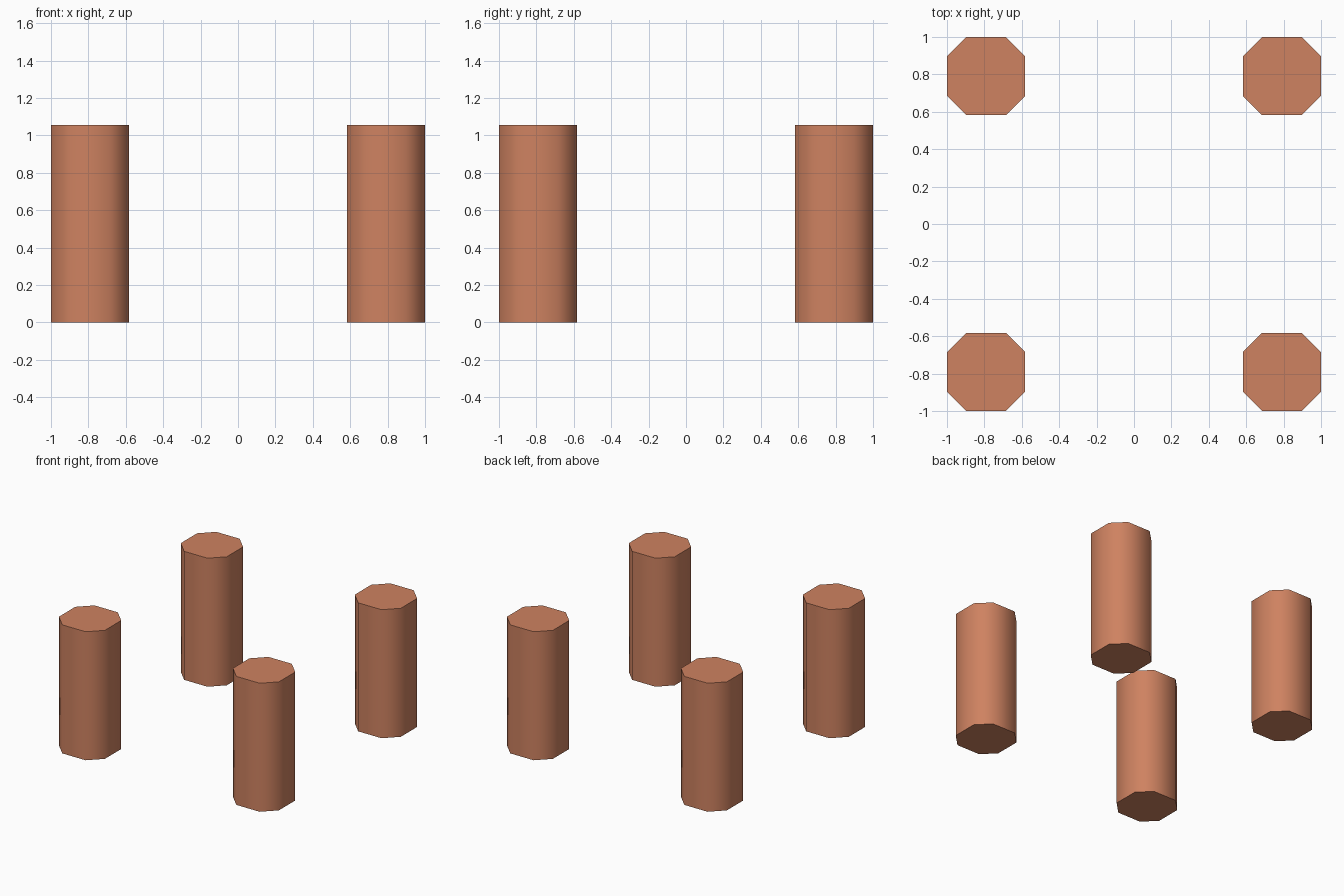
import bpy, bmesh, math

if "Cube" in bpy.data.objects:
    bpy.data.objects.remove(bpy.data.objects["Cube"])

HALF, FLAT, HEIGHT, OFFSET = 0.209, 0.106, 1.056, 0.791

clay = bpy.data.materials.new("terracotta")
clay.diffuse_color = (0.62, 0.224, 0.119, 1)
clay.use_nodes = True
clay.node_tree.nodes["Principled BSDF"].inputs["Base Color"].default_value = clay.diffuse_color

# Cross-section: a square with its corners cut off
profile = []
for k in range(4):
    c, s = round(math.cos(k * math.pi / 2)), round(math.sin(k * math.pi / 2))
    for x, y in ((HALF, -FLAT), (HALF, FLAT)):
        profile.append((x * c - y * s, x * s + y * c))


def post(name, x, y):
    bm = bmesh.new()
    base = bm.faces.new([bm.verts.new((px, py, 0)) for px, py in profile])
    top = bmesh.ops.extrude_face_region(bm, geom=[base], use_keep_orig=True)["geom"]
    bmesh.ops.translate(bm, vec=(0, 0, HEIGHT),
                        verts=[v for v in top if isinstance(v, bmesh.types.BMVert)])
    bmesh.ops.recalc_face_normals(bm, faces=bm.faces)
    mesh = bpy.data.meshes.new(name)
    bm.to_mesh(mesh)
    bm.free()
    mesh.materials.append(clay)
    obj = bpy.data.objects.new(name, mesh)
    obj.location = (x, y, 0)
    bpy.context.collection.objects.link(obj)
    # Soft sides, crisp end caps
    bpy.ops.object.select_all(action="DESELECT")
    obj.select_set(True)
    bpy.context.view_layer.objects.active = obj
    bpy.ops.object.shade_smooth_by_angle(angle=math.radians(60))


# Four posts, one at each corner
for depth, sy in (("front", -1), ("back", 1)):
    for side, sx in (("left", -1), ("right", 1)):
        post(f"{depth}_{side}_post", sx * OFFSET, sy * OFFSET)
